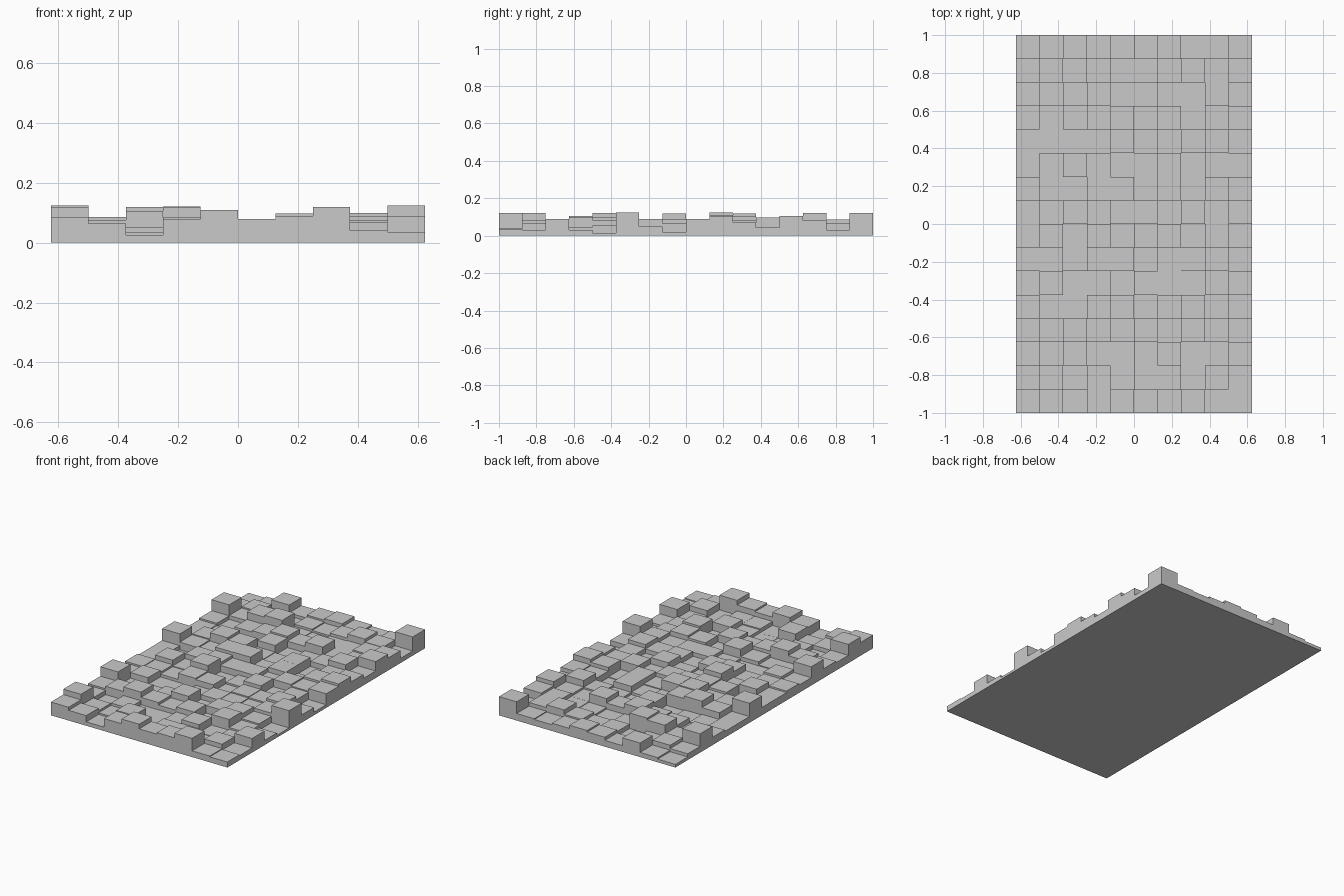
import bpy, bmesh, random

cube = bpy.data.objects.get("Cube")
if cube:
    bpy.data.objects.remove(cube, do_unlink=True)

random.seed(7)
COLS, ROWS, CELL = 10, 16, 0.125

# Block heights around the rim
front = [.085, .065, .025, .08, .11, .08, .09, .12, .04, .035]
back = [.02, .03, .09, .04, .06, .07, .05, .04, .045, .12]
left_edge = [.085, .12, .05, .06, .12, .05, .06, .05,
             .05, .125, .04, .04, .05, .12, .04, .02]
right_edge = [.035, .03, .09, .03, .015, .125, .05, .02,
              .09, .105, .07, .045, .105, .08, .03, .12]
# Tallest block allowed in each row and column
row_cap = [.12, .12, .09, .11, .12, .125, .1, .12,
           .11, .125, .12, .11, .11, .125, .09, .12]
col_cap = [.12, .11, .12, .125, .115, .08, .11, .125, .115, .12]


def block_height(i, j):
    if j == 0:
        return front[i]
    if j == ROWS - 1:
        return back[i]
    if i == 0:
        return left_edge[j]
    if i == COLS - 1:
        return right_edge[j]
    return random.uniform(.02, min(row_cap[j], col_cap[i]))


heights = {(i, j): block_height(i, j) for j in range(ROWS) for i in range(COLS)}

bm = bmesh.new()


def quad(*points):
    bm.faces.new([bm.verts.new(p) for p in points])


def wall(a, b, low, high):
    quad((*a, low), (*b, low), (*b, high), (*a, high))


# Block tops, and a wall wherever a block rises above its neighbour
for (i, j), h in heights.items():
    x0, y0 = (i - COLS / 2) * CELL, (j - ROWS / 2) * CELL
    x1, y1 = x0 + CELL, y0 + CELL
    corners = [(x0, y0), (x1, y0), (x1, y1), (x0, y1)]
    quad(*[(*c, h) for c in corners])
    for k, (di, dj) in enumerate([(0, -1), (1, 0), (0, 1), (-1, 0)]):
        low = heights.get((i + di, j + dj), 0)
        if h > low:
            wall(corners[k], corners[(k + 1) % 4], low, h)

# Flat underside
X, Y = COLS * CELL / 2, ROWS * CELL / 2
quad((-X, -Y, 0), (-X, Y, 0), (X, Y, 0), (X, -Y, 0))
bmesh.ops.remove_doubles(bm, verts=bm.verts, dist=1e-5)

mesh = bpy.data.meshes.new("block_panel")
bm.to_mesh(mesh)
bm.free()
panel = bpy.data.objects.new("block_panel", mesh)
bpy.context.collection.objects.link(panel)

# Plain grey finish
grey = bpy.data.materials.new("plain_grey")
grey.use_nodes = True
colour = (.59, .59, .59, 1)
grey.diffuse_color = colour
grey.node_tree.nodes["Principled BSDF"].inputs["Base Color"].default_value = colour
mesh.materials.append(grey)
